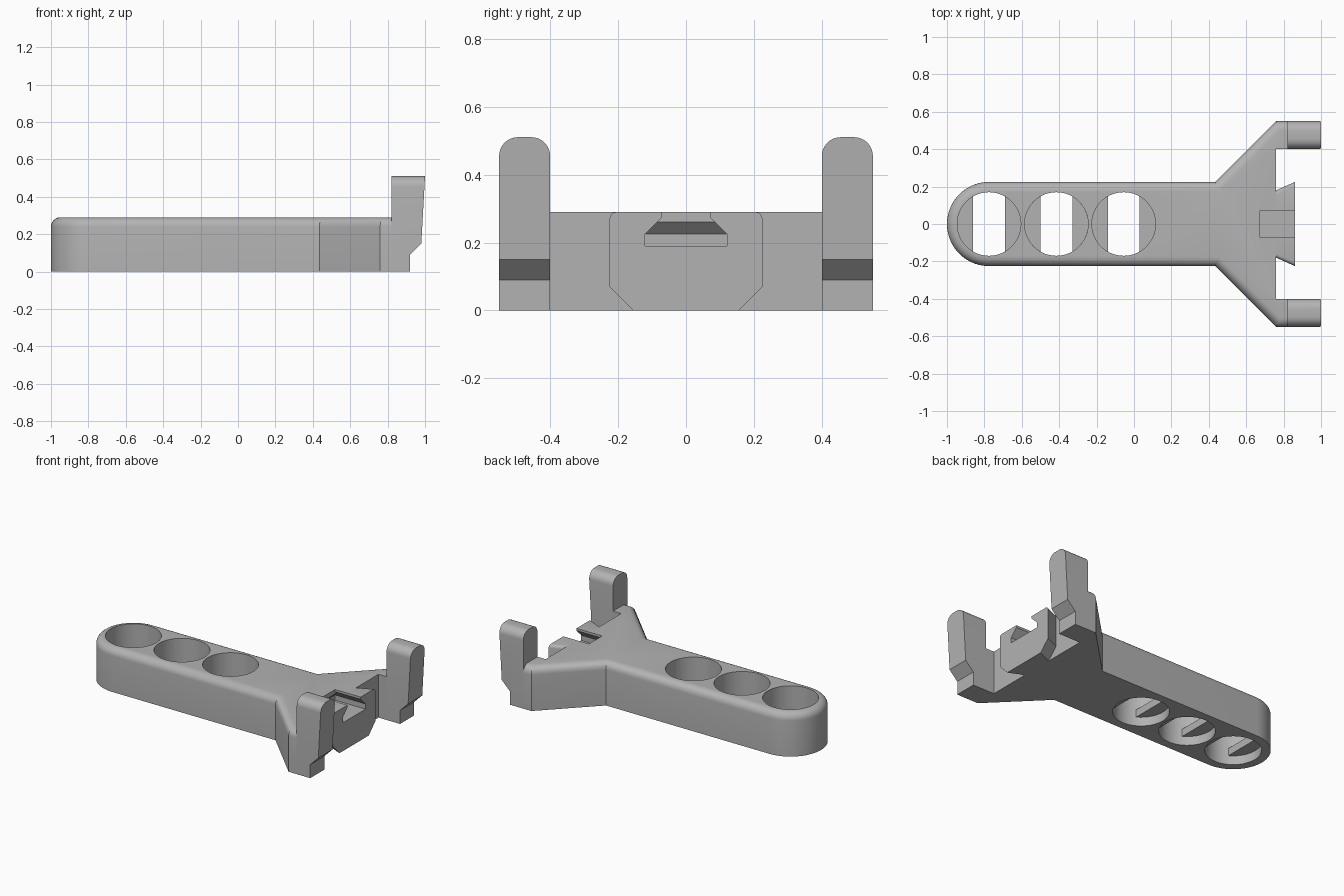
import bpy, bmesh, math

cube = bpy.data.objects.get("Cube")
if cube:
    bpy.data.objects.remove(cube)

# One grey plastic for everything
grey = bpy.data.materials.new("grey_plastic")
grey.use_nodes = True
COLOUR = (0.45, 0.45, 0.45, 1)
grey.diffuse_color = COLOUR
grey.node_tree.nodes["Principled BSDF"].inputs["Base Color"].default_value = COLOUR

TOP = 0.29


def loft(name, rings, round_edge=None, radius=0.05, segments=6):
    """Skin equal-length rings of points, cap the ends, round chosen edges."""
    bm = bmesh.new()
    loops = [[bm.verts.new(p) for p in ring] for ring in rings]
    n = len(loops[0])
    for a, b in zip(loops, loops[1:]):
        for i in range(n):
            j = (i + 1) % n
            bm.faces.new((a[i], a[j], b[j], b[i]))
    bm.faces.new(loops[0])
    bm.faces.new(loops[-1])
    bmesh.ops.recalc_face_normals(bm, faces=bm.faces)
    if round_edge:
        edges = [e for e in bm.edges if round_edge(e.verts[0].co, e.verts[1].co)]
        bmesh.ops.bevel(bm, geom=edges, offset=radius, segments=segments,
                        profile=0.5, affect='EDGES')
    mesh = bpy.data.meshes.new(name)
    bm.to_mesh(mesh)
    bm.free()
    mesh.materials.append(grey)
    obj = bpy.data.objects.new(name, mesh)
    bpy.context.collection.objects.link(obj)
    return obj


def prism(name, outline, low, high, **kw):
    return loft(name, [[(x, y, z) for x, y in outline] for z in (low, high)], **kw)


def arc(cx, r, start, end, steps):
    angles = [start + (end - start) * i / steps for i in range(steps + 1)]
    return [(cx + r * math.cos(a), r * math.sin(a)) for a in angles]


def cut(target, cutter):
    mod = target.modifiers.new("cut", 'BOOLEAN')
    mod.operation = 'DIFFERENCE'
    mod.solver = 'EXACT'
    mod.object = cutter
    bpy.context.view_layer.objects.active = target
    bpy.ops.object.modifier_apply(modifier=mod.name)


# Handle with round end, flaring into a fork
half = [(0.82, 0.40), (0.82, 0.55), (0.76, 0.55), (0.435, 0.225)]
half = [(0.76, 0.40)] + half
outline = half + arc(-0.775, 0.225, math.pi / 2, math.pi * 1.5, 28)
outline += [(x, -y) for x, y in reversed(half)]


def outer_top(a, b):
    return all(v.z > TOP - 0.01 and abs(abs(v.y) - 0.40) > 0.001 for v in (a, b))


body = prism("handle_body", outline, 0, TOP, round_edge=outer_top, radius=0.05)
parts = [body]

# Dovetail tab at the end of the handle
def tab_ring(x, w):
    side = [(w - 0.07, 0), (w, 0.07), (w, TOP)]
    ring = side + [(-y, z) for y, z in reversed(side)]
    return [(x, y, z) for y, z in ring]


def along_x_top(a, b):
    return abs(a.x - b.x) > 0.05 and min(a.z, b.z) > TOP - 0.01


tab = loft("dovetail_tab", [tab_ring(0.76, 0.18), tab_ring(0.86, 0.225)],
           round_edge=along_x_top, radius=0.02, segments=4)
parts.append(tab)

# Undercut slot through the tab into the body
slot_levels = [(0.12, 0.635, 0.19), (0.12, 0.635, 0.225), (0.085, 0.67, 0.26),
               (0.07, 0.67, 0.275), (0.07, 0.67, 0.33)]
slot = loft("slot_cutter", [[(x, -w, z), (0.95, -w, z), (0.95, w, z), (x, w, z)]
                            for w, x, z in slot_levels])
slot.hide_render = True
cut(body, slot)
cut(tab, slot)
bpy.data.objects.remove(slot)

# Three round holes, each with a pair of ledges
R = 0.17
SPREAD = math.acos(0.5)
for i in range(3):
    cx = -0.775 + 0.36 * i
    hole = prism("hole_cutter", arc(cx, R, 0, math.tau, 56)[:-1], -0.1, 0.4)
    hole.hide_render = True
    cut(body, hole)
    bpy.data.objects.remove(hole)
    for side, mid in (("right", math.pi), ("left", 0)):
        segment = arc(cx, R, mid - SPREAD, mid + SPREAD, 18)
        parts.append(prism(f"hole_ledge_{side}_{i + 1}", segment, 0.06, 0.11))

# Fork prongs with rounded tops and an angled foot
profile = [(0.82, 0), (0.92, 0), (0.92, 0.09), (0.98, 0.15), (1.0, 0.51), (0.82, 0.51)]


def prong_top(a, b):
    return min(a.z, b.z) > 0.5 and abs(a.x - b.x) > 0.1


for side, s in (("front", -1), ("back", 1)):
    rings = [[(x, s * y, z) for x, z in profile] for y in (0.40, 0.55)]
    parts.append(loft(f"prong_{side}", rings, round_edge=prong_top,
                      radius=0.055, segments=8))

# Smooth the rounded areas, keep the edges crisp
bpy.ops.object.select_all(action='DESELECT')
for obj in parts:
    obj.select_set(True)
bpy.context.view_layer.objects.active = body
bpy.ops.object.shade_smooth_by_angle(angle=math.radians(30))
